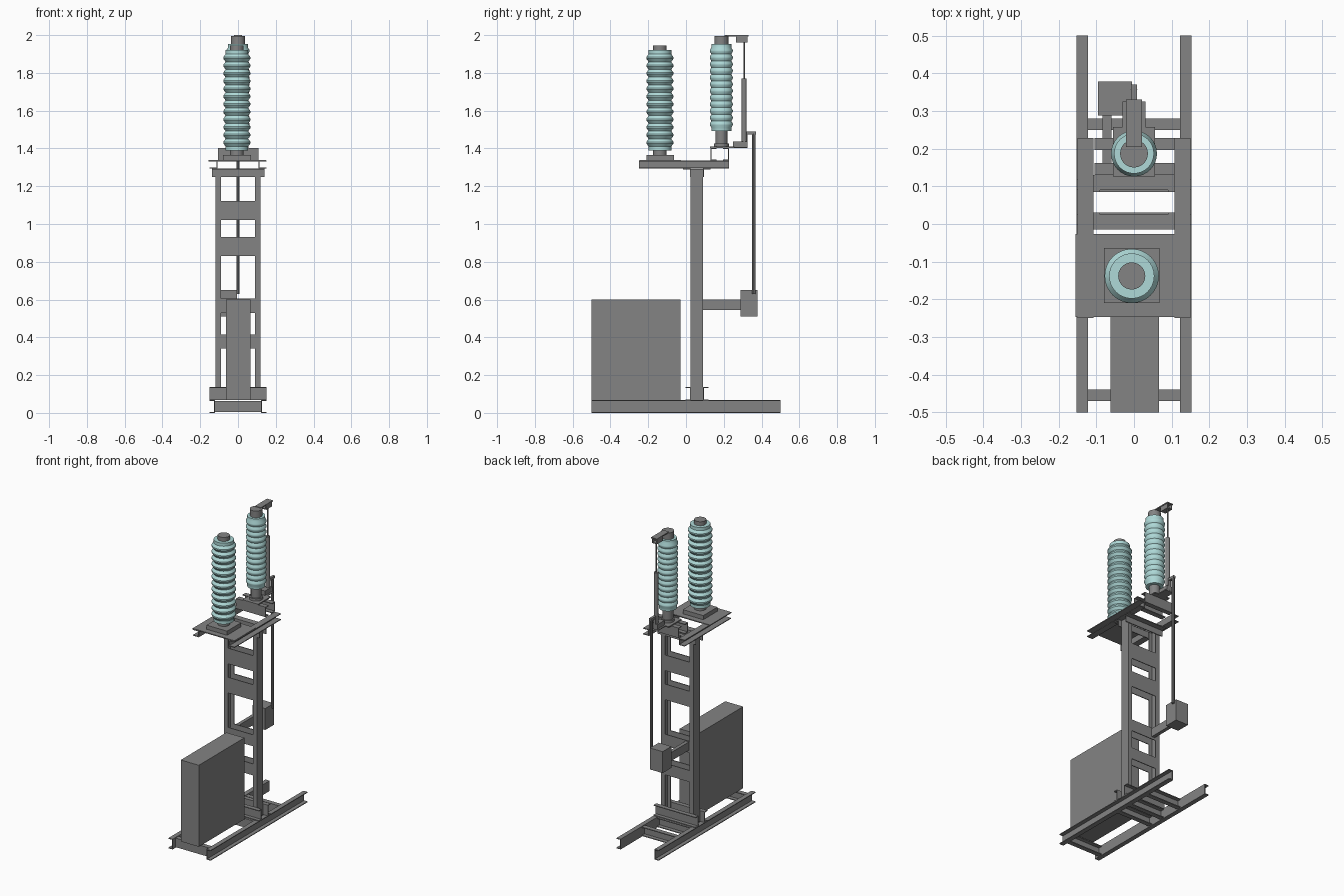
import bpy, bmesh, math
from mathutils import Vector, Matrix

cube = bpy.data.objects.get("Cube")
if cube:
    bpy.data.objects.remove(cube, do_unlink=True)


def material(name, colour):
    m = bpy.data.materials.new(name)
    m.use_nodes = True
    m.diffuse_color = (*colour, 1)
    m.node_tree.nodes["Principled BSDF"].inputs["Base Color"].default_value = (*colour, 1)
    return m


steel = material("grey steel", (0.23, 0.23, 0.23))
porcelain = material("pale aqua porcelain", (0.43, 0.70, 0.69))
T = 0.005  # sheet thickness


def finish(name, bm, mat):
    bmesh.ops.recalc_face_normals(bm, faces=bm.faces)
    mesh = bpy.data.meshes.new(name)
    bm.to_mesh(mesh)
    bm.free()
    mesh.materials.append(mat)
    obj = bpy.data.objects.new(name, mesh)
    bpy.context.collection.objects.link(obj)
    return obj


def boxes(name, *spans):
    """One object from boxes given as (x range, y range, z range)."""
    bm = bmesh.new()
    for span in spans:
        lo = Vector([min(s) for s in span])
        hi = Vector([max(s) for s in span])
        mat = Matrix.Translation((lo + hi) / 2) @ Matrix.Diagonal((*(hi - lo), 1))
        bmesh.ops.create_cube(bm, size=1, matrix=mat)
    return finish(name, bm, steel)


def channel(name, along, length, web, tip, z, bottom=True):
    """Rolled section along x or y: upright web, flanges reaching to tip."""
    step = math.copysign(T, tip - web)
    parts = [((web, web + step), z), ((web, tip), (z[1] - T, z[1]))]
    if bottom:
        parts.append(((web, tip), (z[0], z[0] + T)))
    order = (lambda a: (length, a)) if along == "x" else (lambda a: (a, length))
    return boxes(name, *[(*order(a), h) for a, h in parts])


def lathe(name, centre, profile, mat, sides=32):
    """Turned part from (radius, height) points."""
    bm = bmesh.new()
    rings = []
    for r, z in profile:
        rings.append([bm.verts.new((centre[0] + r * math.cos(math.tau * i / sides),
                                    centre[1] + r * math.sin(math.tau * i / sides), z))
                      for i in range(sides)])
    for a, b in zip(rings, rings[1:]):
        for i in range(sides):
            j = (i + 1) % sides
            bm.faces.new((a[i], a[j], b[j], b[i]))
    bm.faces.new(rings[0])
    bm.faces.new(rings[-1])
    obj = finish(name, bm, mat)
    bpy.ops.object.select_all(action="DESELECT")
    obj.select_set(True)
    bpy.context.view_layer.objects.active = obj
    bpy.ops.object.shade_smooth_by_angle(angle=math.radians(30))
    return obj


def rod(name, centre, r, z0, z1, sides=24):
    return lathe(name, centre, [(r, z0), (r, z1)], steel, sides)


def insulator(name, centre, core, shed, z0, z1, count):
    """Ribbed porcelain column with plain ends."""
    pitch = (z1 - z0) / (count + 1)
    profile = [(core, z0)]
    for i in range(count):
        z = z0 + pitch * (i + 0.5)
        profile += [(core, z), (shed, z + pitch * 0.4), (shed, z + pitch * 0.6)]
    profile += [(core, z1 - pitch / 2), (core, z1)]
    return lathe(name, centre, profile, porcelain)


# Base frame
for side, s in (("right", -1), ("left", 1)):
    channel(f"{side}_base_rail", "y", (-0.5, 0.5), s * 0.122, s * 0.152, (0, 0.067))
for i, y in enumerate((-0.47, -0.01, 0.095, 0.25)):
    channel(f"base_crossbar_{i}", "x", (-0.122, 0.122), y, y + 0.03, (0.004, 0.063))

# Control cabinet
boxes("cabinet", ((-0.063, 0.067), (-0.5, -0.03), (0.068, 0.6)))

# Tower columns, foot channels and head angles
for side, s in (("right", -1), ("left", 1)):
    boxes(f"{side}_column",
          ((s * 0.118, s * (0.118 - T)), (0.025, 0.09), (0.067, 1.29)),
          ((s * 0.118, s * 0.09), (0.025, 0.025 + T), (0.067, 1.29)),
          ((s * 0.118, s * 0.09), (0.09 - T, 0.09), (0.067, 1.29)))
for end, face, out in (("front", 0.025, -1), ("back", 0.09, 1)):
    channel(f"{end}_foot_channel", "x", (-0.152, 0.152), face, face + out * 0.028, (0.067, 0.137))
    channel(f"{end}_head_angle", "x", (-0.137, 0.14), face, face + out * 0.04, (1.25, 1.293), False)
    # Batten plates
    inner = face - out * T
    for i, z in enumerate((0.34, 0.53, 0.83, 1.02)):
        height = 0.075 if i < 2 else 0.102
        boxes(f"{end}_batten_{i}", ((-0.095, 0.095), (inner, face), (z, z + height)))

# Top platform
for side, s in (("right", -1), ("left", 1)):
    channel(f"{side}_platform_rail", "y", (-0.25, 0.228), s * 0.108, s * 0.15, (1.293, 1.335))
boxes("platform_plate", ((-0.155, 0.147), (-0.247, -0.026), (1.332, 1.338)))

# Front insulator
front = (-0.006, -0.138)
boxes("front_insulator_pad", ((-0.08, 0.068), (-0.21, -0.064), (1.338, 1.365)))
rod("front_insulator_neck", front, 0.036, 1.365, 1.392)
insulator("front_insulator", front, 0.06, 0.072, 1.39, 1.92, 12)
rod("front_insulator_cap", front, 0.036, 1.92, 1.946)

# Rear insulator and its support
rear = (0, 0.187)
channel("rear_support_front", "x", (-0.105, 0.108), 0.13, 0.162, (1.337, 1.402))
channel("rear_support_back", "x", (-0.105, 0.108), 0.228, 0.196, (1.337, 1.402))
boxes("rear_insulator_plate", ((-0.056, 0.056), (0.126, 0.258), (1.402, 1.409)))
rod("rear_insulator_foot", rear, 0.04, 1.409, 1.425)
rod("rear_insulator_neck", rear, 0.032, 1.425, 1.497)
insulator("rear_insulator", rear, 0.053, 0.061, 1.492, 1.952, 12)
rod("rear_insulator_cap", rear, 0.037, 1.952, 1.996)

# Top contact arm
boxes("contact_arm", ((-0.021, 0.021), (0.205, 0.33), (1.993, 2.0)))
boxes("contact_clip",
      ((-0.018, 0.018), (0.265, 0.325), (1.962, 1.968)),
      ((-0.018, -0.013), (0.265, 0.325), (1.962, 1.994)),
      ((0.013, 0.018), (0.265, 0.325), (1.962, 1.994)))

# Switch linkage
boxes("linkage_bracket", ((-0.02, 0.02), (0.25, 0.325), (1.405, 1.438)))
boxes("linkage_shelf", ((-0.03, 0.03), (0.225, 0.325), (1.402, 1.408)))
rod("switch_tube", (0, 0.308), 0.013, 1.438, 1.77)
rod("switch_rod", (0, 0.308), 0.004, 1.77, 1.965, 12)
boxes("linkage_crank",
      ((-0.008, 0.008), (0.32, 0.326), (1.41, 1.49)),
      ((-0.008, 0.008), (0.32, 0.37), (1.474, 1.49)))
rod("drive_rod", (0, 0.358), 0.009, 0.63, 1.478, 8)

# Drive box on its arm
boxes("drive_arm", ((-0.083, -0.06), (0.085, 0.295), (0.545, 0.6)))
boxes("drive_box", ((-0.096, -0.005), (0.288, 0.378), (0.51, 0.65)))
